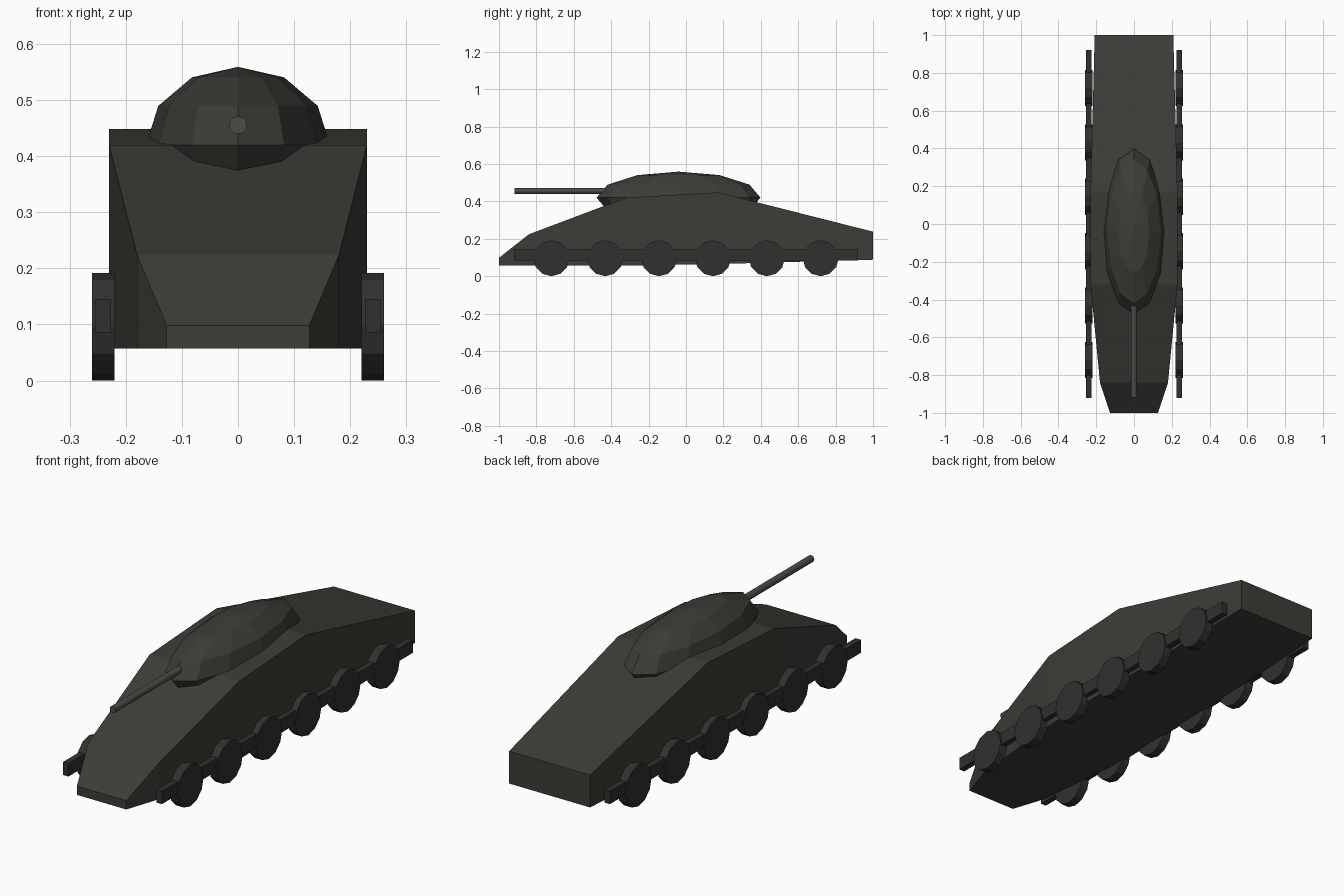
import bpy, bmesh, math

if "Cube" in bpy.data.objects:
    bpy.data.objects.remove(bpy.data.objects["Cube"])


def mesh_object(name, bm, mat):
    bmesh.ops.recalc_face_normals(bm, faces=bm.faces)
    me = bpy.data.meshes.new(name)
    bm.to_mesh(me)
    bm.free()
    me.materials.append(mat)
    ob = bpy.data.objects.new(name, me)
    bpy.context.collection.objects.link(ob)
    return ob


def cylinder(name, radius, depth, loc, rot, sides, mat):
    bpy.ops.mesh.primitive_cylinder_add(vertices=sides, radius=radius, depth=depth,
                                        location=loc, rotation=rot)
    ob = bpy.context.object
    ob.name = name
    ob.data.materials.append(mat)
    return ob


def paint(name, rgb):
    m = bpy.data.materials.new(name)
    m.diffuse_color = (*rgb, 1)
    m.use_nodes = True
    m.node_tree.nodes["Principled BSDF"].inputs["Base Color"].default_value = m.diffuse_color
    return m


armour = paint("armour", (0.045, 0.045, 0.038))
running = paint("running_gear", (0.03, 0.03, 0.028))
steel = paint("gun_steel", (0.07, 0.07, 0.065))

# Hull: rectangular sections lofted front to back (y, half width, bottom, top)
sections = [(-1.0, 0.127, 0.057, 0.098), (-0.84, 0.18, 0.057, 0.224),
            (-0.32, 0.23, 0.057, 0.42), (0.17, 0.23, 0.065, 0.448),
            (1.0, 0.208, 0.088, 0.238)]
bm = bmesh.new()
rings = [[bm.verts.new(p) for p in ((-w, y, b), (w, y, b), (w, y, t), (-w, y, t))]
         for y, w, b, t in sections]
for a, c in zip(rings, rings[1:]):
    for i in range(4):
        j = (i + 1) % 4
        bm.faces.new((a[i], a[j], c[j], c[i]))
bm.faces.new(rings[0])
bm.faces.new(rings[-1])
mesh_object("hull", bm, armour)

# Turret: squashed low-poly dome sunk into the hull
bpy.ops.mesh.primitive_uv_sphere_add(segments=12, ring_count=6, radius=1,
                                     location=(0, -0.04, 0.42))
turret = bpy.context.object
turret.name = "turret"
turret.scale = (0.164, 0.438, 0.139)
turret.data.materials.append(armour)

# Gun barrel
cylinder("gun_barrel", 0.016, 0.56, (0, -0.638, 0.455), (math.pi / 2, 0, 0), 12, steel)

# Running gear on both sides
for side, s in (("left", -1), ("right", 1)):
    bpy.ops.mesh.primitive_cube_add(size=1, location=(s * 0.24, 0, 0.115))
    rail = bpy.context.object
    rail.name = f"{side}_wheel_rail"
    rail.scale = (0.028, 1.84, 0.06)
    rail.data.materials.append(running)
    for i in range(6):
        cylinder(f"{side}_road_wheel_{i + 1}", 0.096, 0.04,
                 (s * 0.24, -0.72 + i * 0.288, 0.096), (0, math.pi / 2, 0), 12, running)
